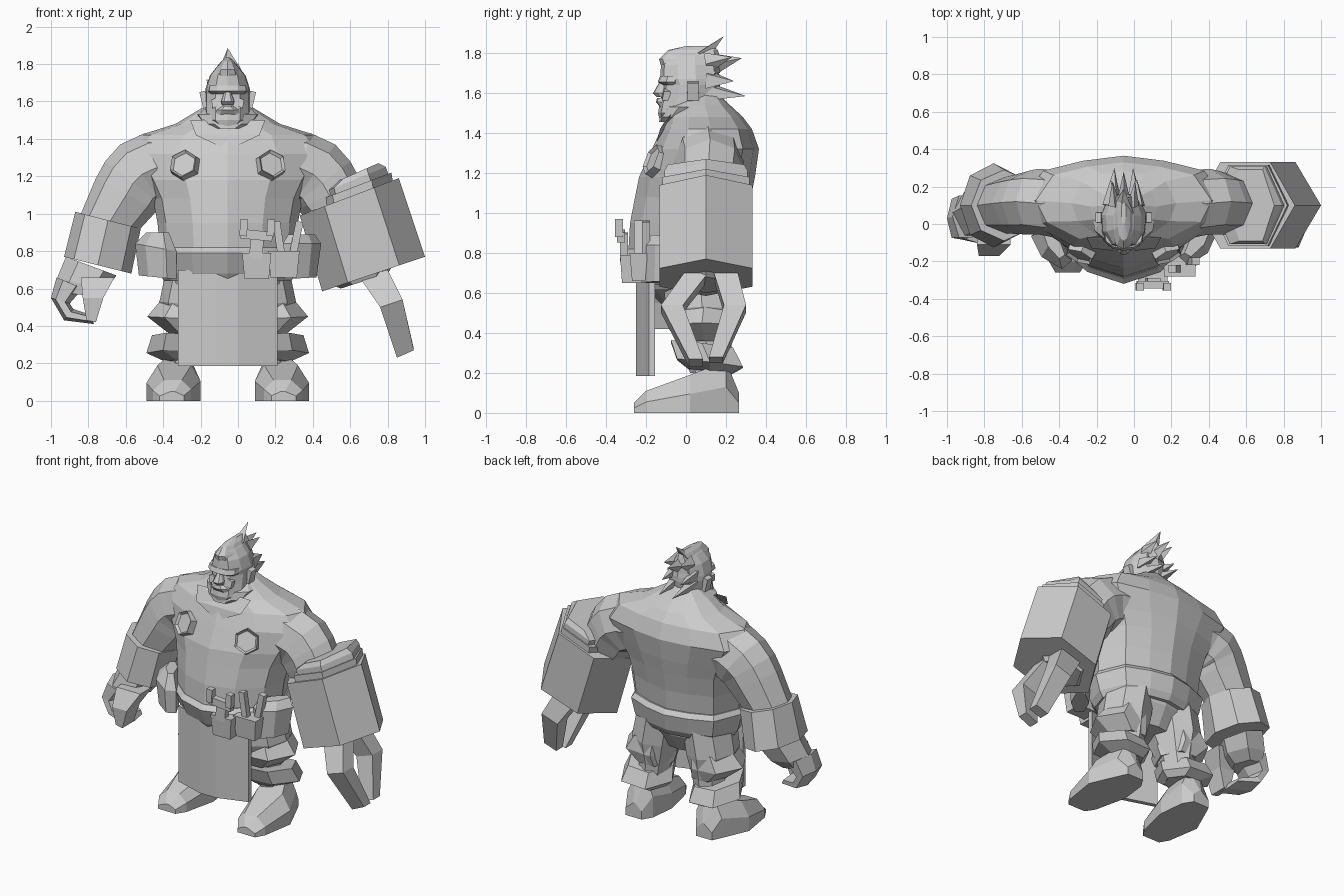
import bpy, bmesh, math
from mathutils import Vector

if "Cube" in bpy.data.objects:
    bpy.data.objects.remove(bpy.data.objects["Cube"], do_unlink=True)

MID = -0.055  # body centre line

grey = bpy.data.materials.new("plain_grey")
grey.use_nodes = True
grey.diffuse_color = (0.6, 0.6, 0.6, 1)
grey.node_tree.nodes["Principled BSDF"].inputs["Base Color"].default_value = (0.6, 0.6, 0.6, 1)


def finish(name, bm):
    bmesh.ops.recalc_face_normals(bm, faces=bm.faces)
    mesh = bpy.data.meshes.new(name)
    bm.to_mesh(mesh)
    bm.free()
    mesh.materials.append(grey)
    obj = bpy.data.objects.new(name, mesh)
    bpy.context.collection.objects.link(obj)
    return obj


def loft(name, rings, mirror=False):
    """Skin a list of equal rings and cap both ends."""
    bm = bmesh.new()
    if mirror:
        rings = [[(2 * MID - x, y, z) for x, y, z in r] for r in rings]
    loops = [[bm.verts.new(p) for p in r] for r in rings]
    for a, b in zip(loops, loops[1:]):
        for i in range(len(a)):
            j = (i + 1) % len(a)
            bm.faces.new((a[i], a[j], b[j], b[i]))
    bm.faces.new(loops[0][::-1])
    bm.faces.new(loops[-1])
    return finish(name, bm)


def limb(name, sections, n=6, mirror=False, lean=0, skew=0):
    """Section: outer x, z, inner x, z, then y centre and y radius."""
    rings = []
    for ox, oz, ix, iz, yc, ry in sections:
        ring = []
        for k in range(n):
            a = 2 * math.pi * k / n + (math.pi / 4 if n == 4 else 0)
            s = math.sqrt(2) if n == 4 else 1
            c = math.cos(a) * s / 2
            dy = ry * s * math.sin(a)
            ring.append(((ox + ix) / 2 + c * (ox - ix), yc + dy + skew * c,
                         (oz + iz) / 2 + c * (oz - iz) + lean * dy))
        rings.append(ring)
    return loft(name, rings, mirror)


def trunk(name, levels, half):
    """Level: z, half width, front y, back y, around the centre line."""
    outline = half + [(-u, v) for u, v in half[-2:0:-1]]
    return loft(name, [[(MID + u * w, f + (b - f) * v, z) for u, v in outline]
                       for z, w, f, b in levels])


def box(name, centre, size, tilt=0, taper=1):
    rings = []
    for s, t in ((-1, 1), (1, taper)):
        ring = []
        for u, v in ((-1, -1), (1, -1), (1, 1), (-1, 1)):
            x, z = u * t * size[0] / 2, s * size[2] / 2
            ring.append((centre[0] + x * math.cos(tilt) + z * math.sin(tilt),
                         centre[1] + v * t * size[1] / 2,
                         centre[2] - x * math.sin(tilt) + z * math.cos(tilt)))
        rings.append(ring)
    return loft(name, rings)


def spike(name, base, tip, r, flat=0.6):
    d = (Vector(tip) - Vector(base)).normalized()
    side = d.cross(Vector((0.3, 1, 0.2))).normalized()
    up = d.cross(side)
    bm = bmesh.new()
    ring = [bm.verts.new(Vector(base) + side * u * r + up * v * r * flat)
            for u, v in ((1, 0), (0, 1), (-1, 0), (0, -1))]
    top = bm.verts.new(tip)
    for i in range(4):
        bm.faces.new((ring[i], ring[(i + 1) % 4], top))
    bm.faces.new(ring[::-1])
    return finish(name, bm)


# Torso, pelvis and belt
BODY = [(0, 0), (.5, .1), (.88, .3), (1, .55), (.8, .85), (.4, .95), (0, 1)]
trunk("torso", [(.5, .17, -.08, .17), (.62, .31, -.2, .24), (.78, .36, -.29, .28),
                (.95, .375, -.28, .3), (1.08, .4, -.255, .325), (1.18, .45, -.235, .345),
                (1.32, .54, -.17, .365), (1.42, .47, -.125, .33), (1.48, .28, -.1, .285),
                (1.54, .18, -.06, .22), (1.6, .08, .02, .16)], BODY)
trunk("belt", [(.64, .34, -.24, .27), (.68, .365, -.27, .295), (.79, .39, -.32, .32),
               (.82, .37, -.29, .295)], BODY)

# Collar flap over the chest
loft("collar", [[(MID + s * .2, -.07, 1.5), (MID + s * .17, -.13, 1.42), (MID, -.15, 1.34),
                 (MID, -.1, 1.47)] for s in (-1, 1)])

# Hanging apron, bowed at the front
front = [(-.265, -.185), (-.06, -.25), (.06, -.25), (.265, -.185)]
apron = front + [(x, y + .03) for x, y in reversed(front)]
loft("apron", [[(MID + x, y, z) for x, y in apron] for z in (.185, .7)])

# Both upper arms, legs and feet
for side, flip in (("right", False), ("left", True)):
    limb(side + "_upper_arm", [(-.36, 1.46, -.34, 1.05, .12, .17), (-.5, 1.43, -.38, 1.06, .11, .18),
                               (-.63, 1.37, -.4, 1.05, .12, .175), (-.71, 1.28, -.41, 1.05, .115, .17),
                               (-.76, 1.19, -.43, 1.02, .11, .165), (-.84, 1.0, -.54, .9, .1, .15)], 8, flip)
    limb(side + "_thigh", [(-.38, .72, -.07, .7, .07, .19), (-.42, .53, -.1, .5, .08, .18),
                           (-.36, .36, -.15, .36, .1, .13), (-.36, .2, -.18, .2, .12, .1)], 8, flip)
    limb(side + "_knee_guard", [(-.41, .54, -.13, .54, .09, .16), (-.485, .45, -.12, .43, .08, .19),
                                (-.37, .36, -.14, .36, .09, .15)], 6, flip)
    limb(side + "_boot_cuff", [(-.46, .35, -.15, .33, .08, .18), (-.49, .255, -.13, .24, .12, .19),
                               (-.39, .21, -.17, .2, .12, .12)], 6, flip, -.12)
    foot = []
    for y, outer, inner, h in ((-.26, -.42, -.29, .05), (-.2, -.455, -.25, .11),
                               (.02, -.49, -.2, .19), (.2, -.41, -.22, .26), (.265, -.38, -.26, .1)):
        foot.append([(outer, y, 0), (inner, y, 0), (inner, y, h * .55),
                     (inner - .05, y, h), (outer + .06, y, h), (outer, y, h * .5)])
    loft(side + "_foot", foot, flip)

# Natural forearm and curled hand
limb("forearm_sleeve", [(-.87, 1.01, -.52, .92, .1, .19), (-.93, .77, -.57, .68, .1, .225)], 8)
limb("palm", [(-.92, .77, -.65, .67, .09, .15), (-.97, .65, -.7, .6, .06, .14),
              (-.96, .58, -.78, .56, .04, .11)])
limb("curled_fingers", [(-.97, .66, -.83, .6, .04, .13), (-1.0, .55, -.9, .52, .03, .12),
                        (-.93, .43, -.88, .49, .02, .12), (-.77, .41, -.79, .46, -.02, .11)])
limb("thumb", [(-.84, .66, -.66, .66, -.04, .07), (-.83, .55, -.72, .55, -.1, .07),
               (-.81, .43, -.76, .42, -.1, .06)], 4)

# Mechanical forearm with stepped collars
limb("gauntlet", [(.86, 1.19, .33, .99, .1, .268), (1.0, .77, .45, .585, .1, .268)])
limb("gauntlet_lower_collar", [(.82, 1.22, .4, 1.06, .1, .25), (.84, 1.1, .42, .96, .1, .25)])
limb("gauntlet_upper_collar", [(.75, 1.27, .5, 1.16, .1, .22), (.79, 1.25, .42, 1.1, .1, .24),
                               (.83, 1.14, .45, 1.0, .1, .24)])
limb("gauntlet_socket", [(.84, .74, .5, .62, .1, .16), (.8, .68, .55, .6, .1, .14)])
limb("claw_front", [(.8, .7, .65, .66, .05, .06), (.88, .54, .76, .5, -.07, .055),
                    (.94, .27, .85, .23, .05, .035)], 4)
limb("claw_back", [(.8, .7, .65, .66, .2, .06), (.88, .54, .76, .5, .245, .055),
                   (.94, .28, .85, .25, .15, .035)], 4)

# Head, jaw and face
SKULL = [(0, 0), (.55, .06), (.95, .3), (1, .6), (.65, .92), (0, 1)]
trunk("head", [(1.46, .06, -.13, .02), (1.5, .12, -.14, .12), (1.58, .12, -.125, .16),
               (1.64, .12, -.115, .17), (1.67, .118, -.13, .17), (1.74, .095, -.125, .16),
               (1.79, .055, -.1, .14), (1.815, .02, -.05, .12)], SKULL)
trunk("beard", [(1.455, .07, -.135, .0), (1.48, .13, -.13, .06), (1.53, .165, -.1, .12),
                (1.56, .13, -.04, .13)], SKULL)
trunk("nose", [(1.58, .03, -.145, -.09), (1.6, .036, -.165, -.09), (1.66, .014, -.13, -.09)], SKULL)
trunk("moustache", [(1.53, .075, -.13, -.06), (1.555, .06, -.15, -.06), (1.575, .03, -.145, -.06)], SKULL)
trunk("brow", [(1.64, .09, -.115, 0), (1.655, .105, -.142, 0), (1.685, .1, -.13, 0)], SKULL)
for s in (-1, 1):
    side = "left" if s > 0 else "right"
    box(side + "_ear", (MID + s * .125, .035, 1.61), (.035, .06, .09), s * .25, .9)
    box(side + "_cheek", (MID + s * .062, -.095, 1.595), (.06, .05, .045), s * .4, .6)

# Crest and swept-back hair
trunk("hair_crest", [(1.7, .1, -.115, .17), (1.77, .065, -.135, .17), (1.815, .035, -.09, .16),
                     (1.835, .012, 0, .14)], SKULL)
spike("crest_tip", (MID, .08, 1.78), (MID, .19, 1.885), .06)
spike("rear_tip", (MID, .11, 1.74), (MID, .28, 1.775), .065)
for s in (-1, 1):
    spike("upper_hair_lock", (MID + s * .05, .1, 1.75), (MID + s * .06, .23, 1.78), .055)
    spike("middle_hair_lock", (MID + s * .07, .1, 1.67), (MID + s * .07, .24, 1.66), .065)
    spike("lower_hair_lock", (MID + s * .06, .1, 1.61), (MID + s * .05, .3, 1.585), .065)

# Hexagonal chest studs with sunken centres
for s in (-1, 1):
    normal = Vector((s * .35, -.85, .38)).normalized()
    bm = bmesh.new()
    bmesh.ops.create_cone(bm, cap_ends=True, segments=6, radius1=.085, radius2=.08, depth=.05)
    bm.faces.ensure_lookup_table()
    cap = max(bm.faces, key=lambda f: f.calc_center_median().z)
    bmesh.ops.inset_individual(bm, faces=[cap], thickness=.014)
    bmesh.ops.translate(bm, verts=cap.verts, vec=(0, 0, -.015))
    stud = finish("chest_stud", bm)
    stud.location = (MID + s * .23, -.155, 1.26)
    stud.rotation_euler = normal.to_track_quat("Z", "Y").to_euler()

# Belt pouches, angled to follow the hips, and tools
limb("right_hip_pouch", [(-.49, .9, -.37, .9, -.1, .06), (-.55, .84, -.33, .8, -.13, .09),
                         (-.53, .67, -.33, .65, -.13, .08)], skew=.13)
limb("left_hip_pouch", [(.41, .89, .27, .89, -.09, .06), (.445, .84, .24, .84, -.11, .09),
                        (.42, .66, .25, .65, -.12, .08)], skew=.13)
box("tool_pouch", (.1, -.27, .72), (.13, .1, .14), 0, 1.2)
box("side_tool_pouch", (.245, -.21, .73), (.14, .12, .14), 0, 1.2)
box("wrench_shaft", (.1, -.31, .83), (.07, .04, .14), .1)
box("wrench_head", (.1, -.325, .885), (.17, .04, .05), .1)
for x in (.03, .175):
    box("wrench_jaw", (x, -.335, .925), (.04, .04, .09), .05)
box("hammer_shaft", (.22, -.24, .86), (.04, .04, .2), -.15)
box("chisel_shaft", (.31, -.2, .86), (.04, .04, .2), .2)
